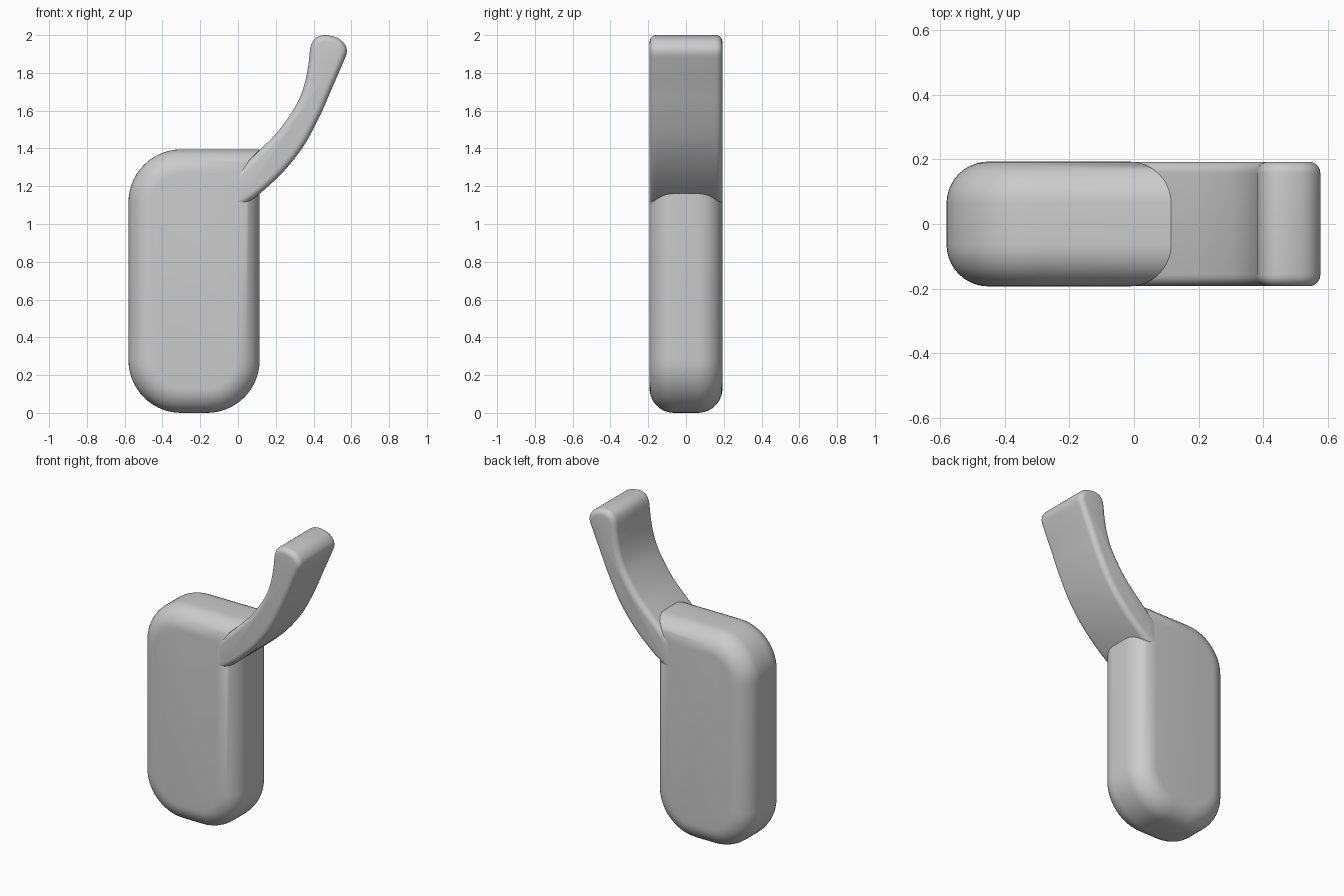
import bpy
import bmesh
from math import sin, cos, pi, radians
from mathutils import Vector

default_cube = bpy.data.objects.get("Cube")
if default_cube:
    bpy.data.objects.remove(default_cube)

grey = bpy.data.materials.new("plain grey")
grey.use_nodes = True
color = (0.6, 0.6, 0.6, 1)
grey.diffuse_color = color
grey.node_tree.nodes["Principled BSDF"].inputs["Base Color"].default_value = color


def inset(outline, distance):
    """Move a counter-clockwise outline inwards by an even distance."""
    result = []
    for i, point in enumerate(outline):
        before = (point - outline[i - 1]).normalized()
        after = (outline[(i + 1) % len(outline)] - point).normalized()
        n1, n2 = Vector((-before.y, before.x)), Vector((-after.y, after.x))
        result.append(point + (n1 + n2) * distance / (1 + n1.dot(n2)))
    return result


def rounded_slab(name, outline, half_depth, bevel, segments):
    """Loft an (x, z) outline through y with rounded front and back rims."""
    outline = [Vector(p) for p in outline]
    angles = [pi / 2 * i / segments for i in range(segments + 1)]
    levels = [(bevel * (1 - cos(a)), half_depth - bevel + bevel * sin(a))
              for a in angles]
    profile = [(d, -y) for d, y in reversed(levels)] + levels
    bm = bmesh.new()
    rings = [[bm.verts.new((p.x, y, p.y)) for p in inset(outline, d)]
             for d, y in profile]
    for lower, upper in zip(rings, rings[1:]):
        for i in range(len(outline)):
            bm.faces.new((lower[i - 1], lower[i], upper[i], upper[i - 1]))
    bm.faces.new(rings[0])
    bm.faces.new(rings[-1])
    bmesh.ops.recalc_face_normals(bm, faces=bm.faces)
    mesh = bpy.data.meshes.new(name)
    bm.to_mesh(mesh)
    bm.free()
    mesh.materials.append(grey)
    obj = bpy.data.objects.new(name, mesh)
    bpy.context.collection.objects.link(obj)
    bpy.ops.object.select_all(action='DESELECT')
    bpy.context.view_layer.objects.active = obj
    obj.select_set(True)
    bpy.ops.object.shade_smooth_by_angle(angle=radians(35))


def arc(cx, cz, radius, start, steps=14):
    return [(cx + radius * cos(start + pi / 2 * i / steps),
             cz + radius * sin(start + pi / 2 * i / steps))
            for i in range(steps + 1)]


def smooth_path(points, steps=5):
    """Catmull-Rom curve through the points."""
    p = [Vector(q) for q in points]
    p = [2 * p[0] - p[1]] + p + [2 * p[-1] - p[-2]]
    path = []
    for a, b, c, d in zip(p, p[1:], p[2:], p[3:]):
        for i in range(steps):
            t = i / steps
            path.append(b + 0.5 * t * (c - a + t * (2 * a - 5 * b + 4 * c - d
                                       + t * (3 * (b - c) + d - a))))
    return path + [p[-2]]


# Body: three round corners, the fourth is buried in the arm
left, right, top, r = -0.58, 0.115, 1.395, 0.28
body_outline = ([(right, top)]
                + arc(left + r, top - r, r, pi / 2)
                + arc(left + r, r, r, pi)
                + arc(right - r, r, r, 1.5 * pi))
rounded_slab("body", body_outline, 0.193, 0.13, 10)

# Arm: curved, flaring towards the rounded tip
arm_outline = smooth_path([
    (-0.03, 1.255), (0.05, 1.33), (0.124, 1.40), (0.22, 1.50), (0.31, 1.634),
    (0.352, 1.74), (0.373, 1.846), (0.384, 1.936), (0.408, 1.982),
    (0.458, 2.0), (0.526, 1.985), (0.564, 1.953), (0.576, 1.91),
    (0.553, 1.846), (0.495, 1.713), (0.437, 1.58), (0.352, 1.42),
    (0.246, 1.283), (0.124, 1.168), (0.03, 1.1), (-0.03, 1.07)])
rounded_slab("arm", arm_outline[::-1], 0.1925, 0.035, 6)
